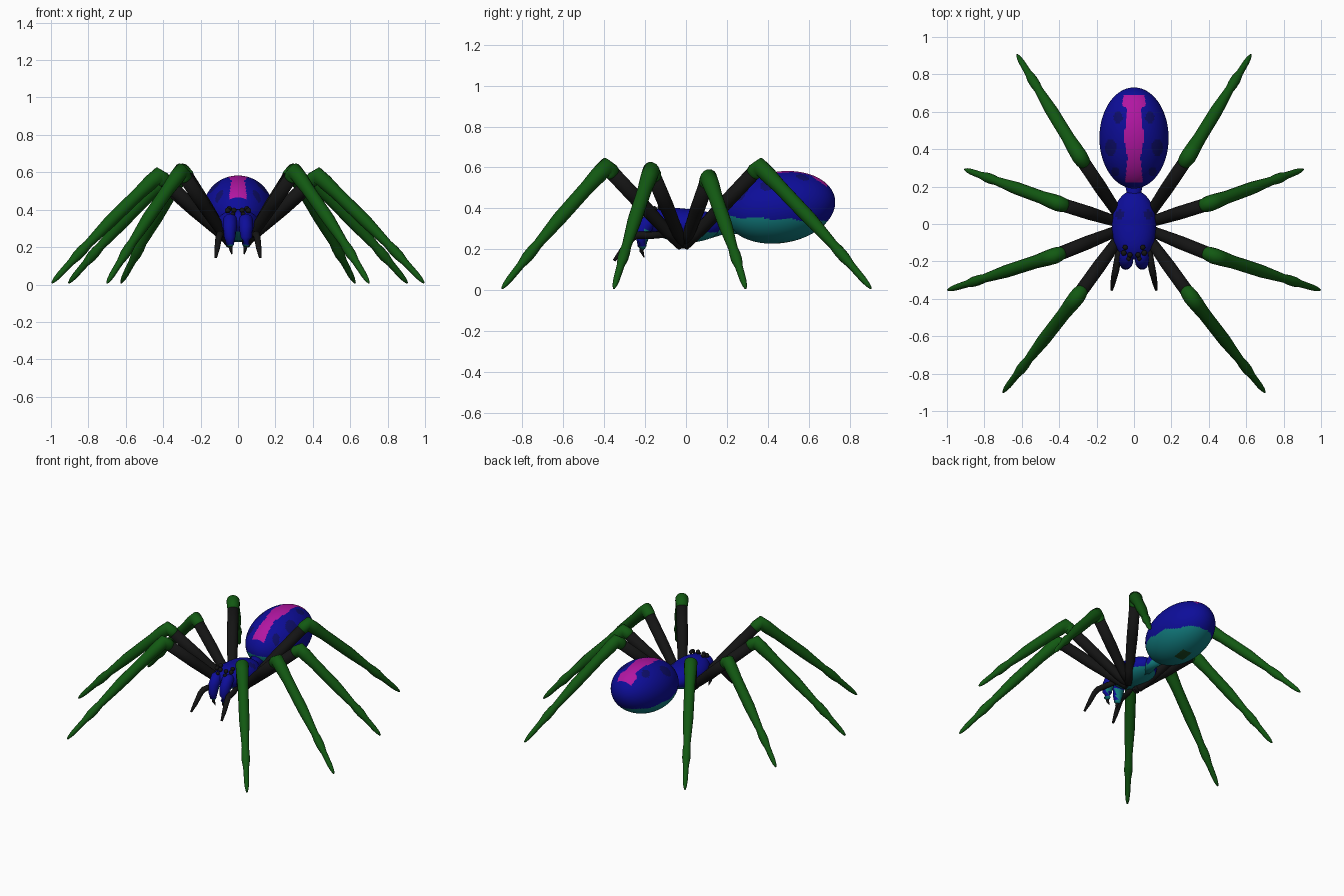
import bpy, bmesh, math
from mathutils import Vector

if "Cube" in bpy.data.objects:
    bpy.data.objects.remove(bpy.data.objects["Cube"])


def material(name, rgb):
    m = bpy.data.materials.new(name)
    m.diffuse_color = (*rgb, 1)
    m.use_nodes = True
    m.node_tree.nodes["Principled BSDF"].inputs["Base Color"].default_value = m.diffuse_color
    return m


BLUE = material("royal blue", (0.004, 0.004, 0.32))
TEAL = material("teal", (0.006, 0.21, 0.22))
MAGENTA = material("magenta", (0.44, 0.008, 0.36))
NAVY = material("navy spots", (0.004, 0.004, 0.14))
GREEN = material("leg green", (0.006, 0.10, 0.006))
BLACK = material("black", (0.007, 0.007, 0.007))
OLIVE = material("dark green patch", (0.01, 0.06, 0.015))


def finish(bm, name, mats):
    bmesh.ops.recalc_face_normals(bm, faces=bm.faces)
    me = bpy.data.meshes.new(name)
    bm.to_mesh(me)
    bm.free()
    for m in mats:
        me.materials.append(m)
    for p in me.polygons:
        p.use_smooth = True
    ob = bpy.data.objects.new(name, me)
    bpy.context.collection.objects.link(ob)
    return ob


def tube(name, pts, radii, mats, sides=14, rule=None):
    """Round limb through points with a radius at each one."""
    bm = bmesh.new()
    pts = [Vector(p) for p in pts]
    rings = []
    for i, (p, r) in enumerate(zip(pts, radii)):
        d = (pts[min(i + 1, len(pts) - 1)] - pts[max(i - 1, 0)]).normalized()
        u = d.cross(Vector((0.13, 0.05, 1))).normalized()
        v = d.cross(u)
        rings.append([bm.verts.new(p + r * (u * math.cos(a) + v * math.sin(a)))
                      for a in (2 * math.pi * k / sides for k in range(sides))])
    for a, b in zip(rings, rings[1:]):
        for k in range(sides):
            bm.faces.new((a[k], a[(k + 1) % sides], b[(k + 1) % sides], b[k]))
    bm.faces.new(rings[0])
    bm.faces.new(rings[-1])
    if rule:
        for f in bm.faces:
            f.material_index = rule(f.calc_center_median(), f)
    return finish(bm, name, mats)


def blob(name, shape, mats, rule, u=96, v=64):
    """Sphere with poles along y, reshaped by a function and coloured by a rule."""
    bm = bmesh.new()
    bmesh.ops.create_uvsphere(bm, u_segments=u, v_segments=v, radius=1)
    for w in bm.verts:
        x, y, z = w.co
        w.co = shape(x, -z, y)
    for f in bm.faces:
        f.material_index = rule(f.calc_center_median())
    return finish(bm, name, mats)


def lerp_table(t, table):
    for (a, va), (b, vb) in zip(table, table[1:]):
        if t <= b:
            k = max(0, (t - a) / (b - a))
            k = k * k * (3 - 2 * k)
            return va + (vb - va) * k
    return table[-1][1]


# Abdomen: egg with teal belly, magenta back stripe and navy side spots
STRIPE = [(0.22, 0.047), (0.27, 0.042), (0.34, 0.036), (0.47, 0.052),
          (0.54, 0.045), (0.61, 0.035), (0.64, 0.064), (0.69, 0.055)]
SPOTS = [(0.125, 0.41, 0.03, 0.045), (0.085, 0.57, 0.025, 0.03),
         (0.10, 0.28, 0.02, 0.025)]


def abdomen_shape(x, y, z):
    tilt = 0.025 * y
    return (0.185 * x, 0.46 + 0.27 * y, 0.405 + tilt + 0.176 * z)


def abdomen_rule(c):
    wave = 0.006 * math.sin(40 * c.y)
    if c.z < 0.362 - 0.06 * (c.y - 0.2) + wave:
        if abs(c.x) < 0.035 and 0.44 < c.y < 0.53:
            return 4
        return 1
    if 0.22 < c.y < 0.69 and abs(c.x) < lerp_table(c.y, STRIPE) and c.z > 0.41:
        return 2
    for sx, sy, rx, ry in SPOTS:
        if ((abs(c.x) - sx) / rx) ** 2 + ((c.y - sy) / ry) ** 2 < 1:
            return 3
    return 0


blob("abdomen", abdomen_shape, [BLUE, TEAL, MAGENTA, NAVY, OLIVE],
     abdomen_rule, 128, 96)

# Waist joining both body halves
tube("waist", [(0, 0.11, 0.31), (0, 0.17, 0.31), (0, 0.25, 0.33)],
     [0.06, 0.04, 0.055], [BLUE, TEAL], rule=lambda c, f: int(c.z < 0.30))


# Front body: dome tapering to a blunt head
def thorax_shape(x, y, z):
    wide = 0.118 if y > 0 else 0.118 - 0.012 * y * y
    blunt = 1 + (0.25 * y * y if y < 0 else 0)
    zc = 0.315 + (0.022 * -y if y < 0 else 0)
    return (wide * blunt * x, -0.005 + 0.185 * y, zc + 0.083 * blunt * z)


blob("front_body", thorax_shape, [BLUE, TEAL, NAVY],
     lambda c: 1 if c.z < 0.283 else
     2 if (abs(c.x) - 0.075) ** 2 + (c.y - 0.05) ** 2 < 0.0006 else 0, 64, 40)

# Legs: base, knee and foot for the four pairs
LEGS = [("front", (0.085, -0.085, 0.28), (0.305, -0.39, 0.605), (0.70, -0.90, 0.008)),
        ("second", (0.10, -0.04, 0.28), (0.425, -0.17, 0.585), (0.995, -0.353, 0.008)),
        ("third", (0.10, 0.015, 0.28), (0.405, 0.11, 0.55), (0.905, 0.292, 0.008)),
        ("rear", (0.085, 0.055, 0.28), (0.29, 0.36, 0.605), (0.625, 0.905, 0.008))]
LOWER = [(0.0, 0.043), (0.07, 0.041), (0.18, 0.035), (0.45, 0.034), (0.66, 0.023),
         (0.71, 0.027), (0.76, 0.027), (0.82, 0.019), (0.93, 0.016), (0.97, 0.012),
         (1.0, 0.005)]


def side_pair(build):
    for s, side in ((-1, "left"), (1, "right")):
        build(lambda p, s=s: (s * p[0], p[1], p[2]), side)


for label, base, knee, foot in LEGS:
    b, k, f = Vector(base), Vector(knee), Vector(foot)
    inner = b - 0.2 * (k - b)

    def leg(flip, side):
        upper = [inner, b, b.lerp(k, 0.45), b.lerp(k, 0.9)]
        tube(f"{side}_{label}_upper_leg", [flip(p) for p in upper],
             [0.022, 0.029, 0.036, 0.036], [BLACK])
        # Rounded knee cap, then shin, ankle swelling and pointed foot
        pts = [b.lerp(k, 0.85), b.lerp(k, 0.93)]
        rad = [0.032, 0.040]
        for t, r in LOWER:
            bow = 0.014 * math.sin(math.pi * t)
            pts.append(k.lerp(f, t) + Vector((0, 0, bow)))
            rad.append(r)
        tube(f"{side}_{label}_lower_leg", [flip(p) for p in pts], rad, [GREEN])

    side_pair(leg)


# Jaws, fangs, feelers and eyes
def face(flip, side):
    jaw = [(0.040, -0.13, 0.35), (0.042, -0.175, 0.345), (0.043, -0.205, 0.30),
           (0.044, -0.215, 0.25), (0.042, -0.215, 0.215), (0.040, -0.21, 0.20)]
    tube(f"{side}_jaw", [flip(p) for p in jaw],
         [0.03, 0.038, 0.037, 0.030, 0.022, 0.010], [BLUE, TEAL],
         rule=lambda c, f: int(c.z < 0.225 or (c.y > -0.2 and c.z < 0.28)))
    fang = [(0.044, -0.215, 0.225), (0.038, -0.217, 0.19), (0.033, -0.205, 0.16)]
    tube(f"{side}_fang", [flip(p) for p in fang], [0.012, 0.010, 0.002], [BLACK], 8)
    feeler = [(0.06, -0.09, 0.275), (0.085, -0.17, 0.268), (0.097, -0.245, 0.268),
              (0.103, -0.27, 0.25), (0.112, -0.315, 0.19), (0.119, -0.352, 0.145)]
    tube(f"{side}_feeler", [flip(p) for p in feeler],
         [0.018, 0.018, 0.019, 0.018, 0.014, 0.007], [BLACK], 10)
    for i, (p, r) in enumerate([((0.022, -0.165, 0.397), 0.014),
                                ((0.055, -0.155, 0.396), 0.015),
                                ((0.028, -0.185, 0.377), 0.012),
                                ((0.047, -0.125, 0.405), 0.014)]):
        c = Vector(flip(p))
        blob(f"{side}_eye_{i + 1}", lambda x, y, z: c + r * Vector((x, y, z)),
             [BLACK], lambda q: 0, 14, 10)


side_pair(face)
